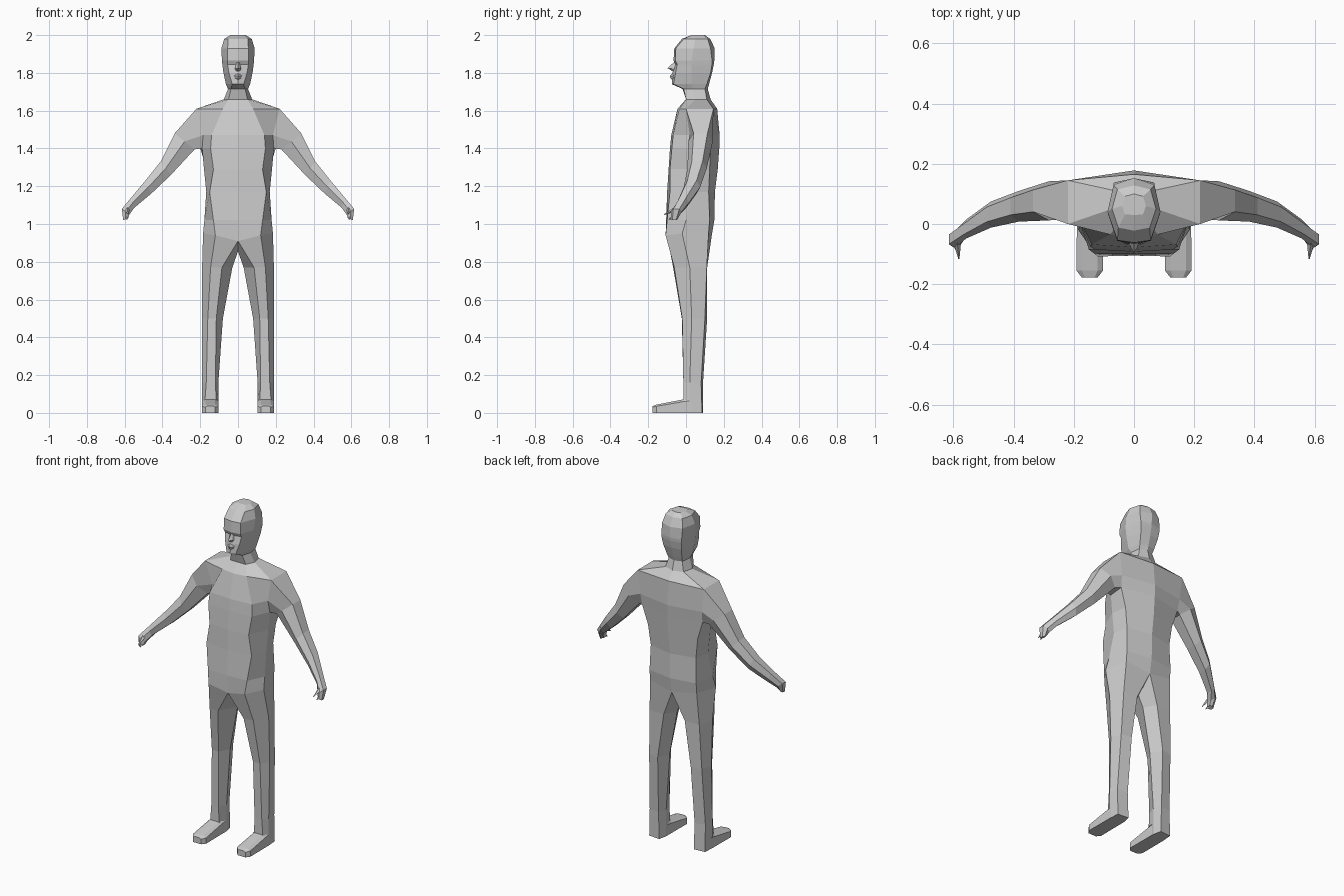
import bpy, bmesh
from mathutils import Vector


def loft(name, rings, closed=True, caps=(False, False), skip=()):
    """Skin equal-length rings on the +x side and mirror across x = 0."""
    bm = bmesh.new()
    rows = [[bm.verts.new(p) for p in ring] for ring in rings]
    n = len(rings[0])
    for r in range(len(rows) - 1):
        for c in range(n if closed else n - 1):
            if (r, c) not in skip:
                d = (c + 1) % n
                bm.faces.new((rows[r][c], rows[r][d], rows[r + 1][d], rows[r + 1][c]))
    for use, row in zip(caps, (rows[0], rows[-1])):
        if use:
            bm.faces.new(row)
    bmesh.ops.remove_doubles(bm, verts=bm.verts, dist=0.0005)
    # outward normals
    bmesh.ops.recalc_face_normals(bm, faces=bm.faces)
    ref = sum((v.co for v in bm.verts), Vector()) / len(bm.verts)
    if not closed:
        ref.x = 0
    if sum(f.normal.dot(f.calc_center_median() - ref) * f.calc_area() for f in bm.faces) < 0:
        bmesh.ops.reverse_faces(bm, faces=bm.faces)
    me = bpy.data.meshes.new(name)
    bm.to_mesh(me)
    bm.free()
    ob = bpy.data.objects.new(name, me)
    bpy.context.collection.objects.link(ob)
    mod = ob.modifiers.new("mirror", 'MIRROR')
    mod.use_clip = True
    return ob


def half_ring(z, yf, x1, y1, x2, y2, x3, y3, yb):
    """Front centre, front corner, side, back corner, back centre."""
    return [(0, yf, z), (x1, y1, z), (x2, y2, z), (x3, y3, z), (0, yb, z)]


# torso, ending at the hip line where the legs begin
hip = [(0, -.095, .91), (.12, -.108, .94), (.185, -.02, .95), (.155, .12, .96), (0, .135, .93)]
torso = [half_ring(*r) for r in (
    (1.66, .000, .05, .000, .075, .05, .06, .11, .13),
    (1.61, -.045, .08, -.035, .22, .00, .22, .145, .165),
    (1.47, -.078, .14, -.068, .185, .02, .205, .142, .178),
    (1.40, -.085, .145, -.075, .19, .03, .20, .13, .176),
    (1.29, -.092, .13, -.085, .18, .03, .165, .125, .168),
    (1.17, -.100, .15, -.085, .168, .03, .15, .12, .153),
    (1.02, -.105, .13, -.100, .178, .00, .155, .125, .150))]
loft("torso", torso + [hip], closed=False, skip={(1, 2), (2, 2)})

# head and neck
head = [half_ring(*r) for r in (
    (1.66, .000, .05, .000, .075, .05, .06, .11, .13),
    (1.715, -.018, .038, -.012, .053, .04, .045, .10, .115),
    (1.74, -.074, .03, -.066, .064, .03, .05, .11, .122),
    (1.80, -.072, .048, -.055, .077, .03, .06, .13, .138),
    (1.845, -.058, .055, -.046, .083, .03, .065, .138, .147),
    (1.865, -.066, .056, -.056, .085, .03, .067, .138, .150),
    (1.93, -.062, .055, -.054, .088, .04, .068, .130, .152),
    (1.98, -.022, .052, -.012, .073, .05, .055, .115, .128),
    (2.00, .030, .030, .032, .04, .06, .03, .092, .100))]
loft("head", head, closed=False, caps=(False, True))

# nose and lips as small wedges
loft("nose", [[(0, -.06, 1.86), (.006, -.058, 1.86), (.007, -.05, 1.86)],
              [(0, -.098, 1.825), (.012, -.075, 1.822), (.017, -.06, 1.82)],
              [(0, -.07, 1.808), (.010, -.066, 1.81), (.014, -.06, 1.812)]], closed=False)
loft("lips", [[(0, -.072, 1.798), (.022, -.064, 1.785)],
              [(0, -.085, 1.785), (.022, -.066, 1.782)],
              [(0, -.083, 1.772), (.018, -.066, 1.778)],
              [(0, -.072, 1.762), (.016, -.066, 1.770)]], closed=False)


# arms: hexagonal sections from upper and lower outline points
def arm_ring(ux, uz, lx, lz, yf, yb, k=.22):
    a, b = yf + k * (yb - yf), yb - k * (yb - yf)
    mx, mz = (ux + lx) / 2, (uz + lz) / 2
    return [(ux, a, uz), (ux, b, uz), (mx, yb, mz), (lx, b, lz), (lx, a, lz), (mx, yf, mz)]


arm = [[(.22, 0, 1.61), (.22, .145, 1.61), (.205, .142, 1.47),
        (.20, .13, 1.40), (.19, .03, 1.40), (.185, .02, 1.47)]]
arm += [arm_ring(*r) for r in (
    (.335, 1.48, .23, 1.395, .012, .142),
    (.41, 1.33, .355, 1.26, .008, .110),
    (.49, 1.23, .46, 1.16, -.012, .075),
    (.565, 1.14, .55, 1.085, -.048, .015),
    (.615, 1.08, .575, 1.05, -.08, -.022),
    (.608, 1.02, .582, 1.03, -.08, -.045))]
loft("arm", arm, caps=(False, True))


# pointed thumb and finger
def digit(name, base, tip, r):
    x, y, z = base
    tx, ty, tz = tip
    loft(name, [[(x + r, y, z), (x, y, z + r), (x - r, y, z), (x, y, z - r)],
                [(tx + .002, ty, tz), (tx, ty, tz + .002), (tx - .002, ty, tz), (tx, ty, tz - .002)]],
         caps=(True, True))


digit("thumb", (.588, -.055, 1.08), (.582, -.116, 1.05), .014)
digit("finger", (.595, -.06, 1.04), (.587, -.092, 1.025), .014)

# legs, starting from the hip line plus the crotch point
leg = [hip + [(0, .03, .855)]]
for z, pts in (
        (.77, ((.085, -.068), (.145, -.062), (.19, .02), (.165, .11), (.07, .112), (.03, .04))),
        (.50, ((.115, -.022), (.16, -.02), (.19, .03), (.175, .10), (.11, .112), (.08, .04))),
        (.16, ((.12, -.014), (.168, -.014), (.19, .02), (.185, .08), (.12, .09), (.104, .04))),
        (.00, ((.112, -.014), (.18, -.014), (.19, .02), (.185, .085), (.115, .09), (.104, .04)))):
    leg.append([(x, y, z) for x, y in pts])
loft("leg", leg, caps=(False, True))

# feet: sections running forward to the toe
foot = [[(.147 - w, y, 0), (.147 + w, y, 0), (.147 + w, y, t), (.147 + w * .6, y, h),
         (.147 - w * .6, y, h), (.147 - w, y, t)]
        for y, w, t, h in ((.03, .043, .065, .10), (-.012, .043, .06, .072),
                           (-.155, .044, .035, .044), (-.178, .026, .03, .036))]
loft("foot", foot, caps=(False, True))
